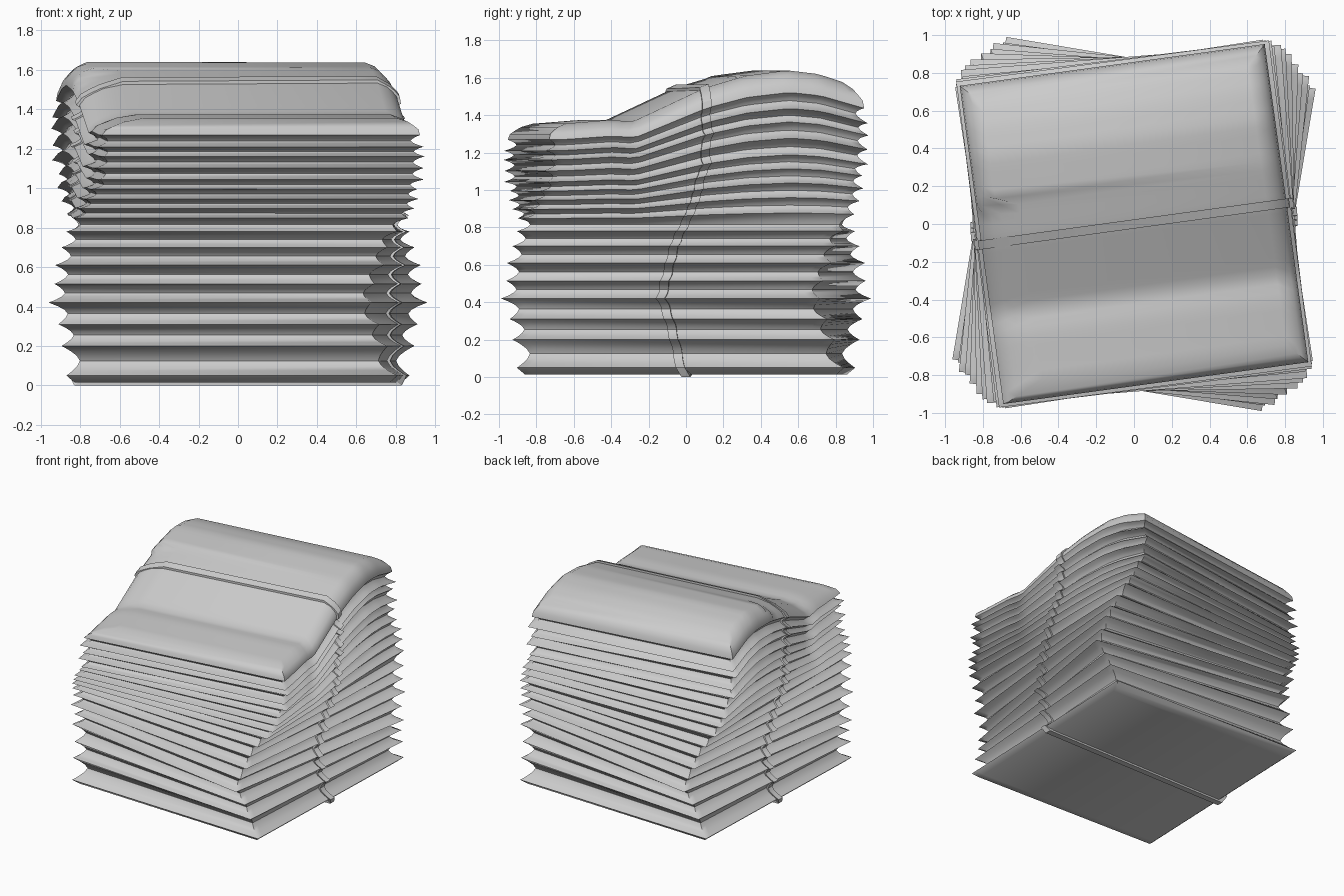
import bpy, bmesh
from math import radians, sin, cos

cube = bpy.data.objects.get("Cube")
if cube:
    bpy.data.objects.remove(cube)

grey = bpy.data.materials.new("light_grey")
grey.use_nodes = True
grey.diffuse_color = (0.6, 0.6, 0.6, 1)
grey.node_tree.nodes["Principled BSDF"].inputs["Base Color"].default_value = (0.6, 0.6, 0.6, 1)

HALF_X, HALF_Y, ROWS = 0.83, 0.865, 32
BASE, TOP = 0.015, 1.365

# Rim height, turn in degrees and extra size of each folded layer, from the bottom up
LAYERS = [(.05, -2, .01), (.20, -4.5, 0), (.31, -6.5, -.01), (.42, -9.5, 0),
          (.515, -8, -.01), (.61, -6, .01), (.70, -4.5, 0), (.78, -2, .01),
          (.85, 1, .02), (.90, 3, .02), (.95, 4.5, .02), (1.0, 5.5, 0),
          (1.05, 8, 0), (1.11, 7, .01), (1.17, 8.8, -.005), (1.22, 7.5, .005),
          (1.28, 7.8, -.015)]
# Hump of the upper layers: distance along the stack, rise
HUMP = [(-1.2, -.02), (-.75, -.01), (-.5, .01), (-.38, 0), (.01, .18), (.23, .245),
        (.46, .275), (.63, .255), (.83, .19), (1.2, .08)]


def lerp_table(table, t):
    for (a, p), (b, q) in zip(table, table[1:]):
        if t <= b:
            return p + (q - p) * max(0, (t - a) / (b - a))
    return table[-1][1]


def place(u, v, s, turn):
    """Turn a point with its layer and lift it over the hump."""
    c, n = cos(radians(turn)), sin(radians(turn))
    x, y = u * c - v * n, u * n + v * c
    weight = min(1, max(0, (s - .82) / .54)) ** .8
    return x, y, s + weight * lerp_table(HUMP, y - .125 * x)


def finish(name, bm, angle):
    bmesh.ops.recalc_face_normals(bm, faces=bm.faces)
    mesh = bpy.data.meshes.new(name)
    bm.to_mesh(mesh)
    bm.free()
    mesh.materials.append(grey)
    ob = bpy.data.objects.new(name, mesh)
    bpy.context.collection.objects.link(ob)
    bpy.ops.object.select_all(action='DESELECT')
    ob.select_set(True)
    bpy.context.view_layer.objects.active = ob
    bpy.ops.object.shade_smooth_by_angle(angle=radians(angle))


def flare(valley, rim):
    """Rings of a concave slope running from a valley out to a rim."""
    rings = []
    for t in (.35, .65, .85):
        bend = t ** 1.6
        rings.append((valley[0] + (rim[0] - valley[0]) * t,
                      valley[1] + (rim[1] - valley[1]) * bend,
                      valley[2] + (rim[2] - valley[2]) * bend))
    return rings


# Outline of the stack: rings of height, inset and turn
rims = [(s, -grow, turn) for s, turn, grow in LAYERS]
outline = [(BASE, .03, rims[0][2]), rims[0]]
for low, high in zip(rims, rims[1:]):
    dip = .032 + .3 * (high[0] - low[0])
    valley = ((low[0] + high[0]) / 2, (low[1] + high[1]) / 2 + dip, (low[2] + high[2]) / 2)
    outline += flare(valley, low)[::-1] + [valley] + flare(valley, high) + [high]
crown = [(.03, .022), (.05, .045), (.068, .07), (TOP - rims[-1][0], .12)]
outline += [(rims[-1][0] + h, inset, rims[-1][2]) for h, inset in crown]


def left_inset(s, inset):
    """The left edge of the top is tucked in further."""
    return inset * 2 if s > rims[-1][0] else inset


# Stack of folded layers, lofted as one skin
def stack():
    bm = bmesh.new()
    loops = []
    for s, inset, turn in outline:
        right, left = [], []
        for j in range(ROWS + 1):
            v = (HALF_Y - inset) * (2 * j / ROWS - 1)
            tuck = left_inset(s, inset) if v < .2 else inset
            right.append(bm.verts.new(place(HALF_X - inset, v, s, turn)))
            left.append(bm.verts.new(place(tuck - HALF_X, v, s, turn)))
        loops.append((right, left))
    for (r0, l0), (r1, l1) in zip(loops, loops[1:]):
        low, high = r0 + l0[::-1], r1 + l1[::-1]
        for i in range(len(low)):
            k = (i + 1) % len(low)
            bm.faces.new((low[i], low[k], high[k], high[i]))
    for right, left in (loops[0], loops[-1]):
        for j in range(ROWS):
            bm.faces.new((right[j], right[j + 1], left[j + 1], left[j]))
    finish("folded_stack", bm, 45)


# Strap: a band wrapped under, up both sides and over the top
def strap():
    bm = bmesh.new()
    thick, half = .016, .024
    sides = outline[1:-1]
    right = [(HALF_X - inset + thick, s, turn) for s, inset, turn in sides]
    left = [(left_inset(s, inset) - HALF_X - thick, s, turn) for s, inset, turn in sides[::-1]]
    top_s, top_inset, top_turn = outline[-1]
    start, end = HALF_X - top_inset, left_inset(top_s, top_inset) - HALF_X
    across = [(start + (end - start) * k / 12, TOP + thick, top_turn) for k in range(13)]
    path = [(HALF_X, 0, 0)] + right + across + left + [(-HALF_X, 0, 0)]
    loops = []
    for u, s, turn in path:
        inner = u - thick * 2 if u > 0 else u + thick * 2
        deep = s - thick * 1.8 if s > TOP else s + (thick * 1.5 if s < BASE else 0)
        loops.append([bm.verts.new(place(*p, turn)) for p in
                      ((u, -half, s), (u, half, s), (inner, half, deep), (inner, -half, deep))])
    for a, b in zip(loops, loops[1:] + loops[:1]):
        for k in range(4):
            m = (k + 1) % 4
            bm.faces.new((a[k], a[m], b[m], b[k]))
    finish("strap", bm, 30)


stack()
strap()
